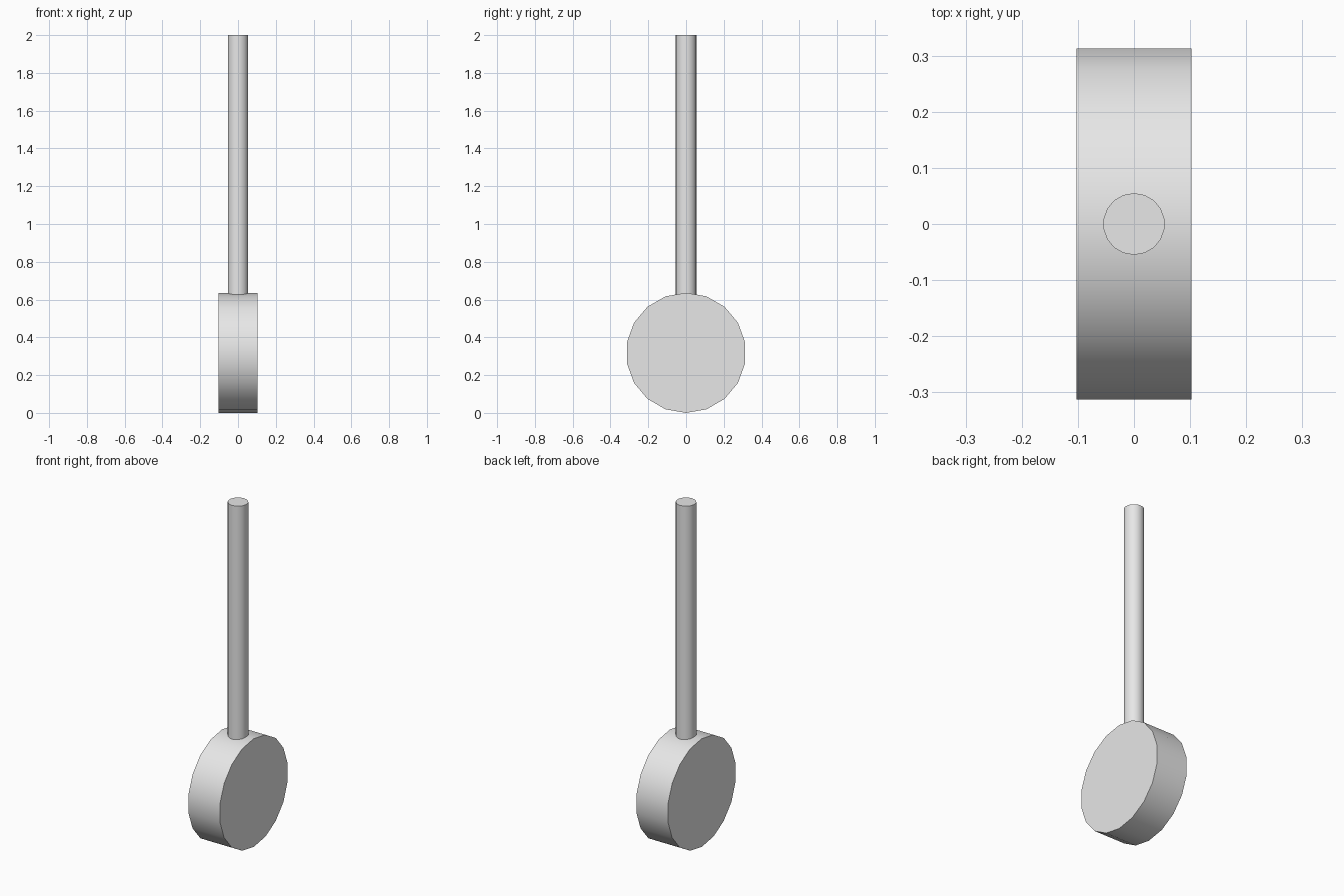
import bpy, math

if "Cube" in bpy.data.objects:
    bpy.data.objects.remove(bpy.data.objects["Cube"])

grey = bpy.data.materials.new("light_grey")
grey.diffuse_color = (0.8, 0.8, 0.8, 1)
grey.use_nodes = True
grey.node_tree.nodes["Principled BSDF"].inputs["Base Color"].default_value = grey.diffuse_color


def cylinder(name, radius, depth, location, rotation=(0, 0, 0)):
    """18-sided cylinder, smooth around the rim with sharp caps."""
    bpy.ops.mesh.primitive_cylinder_add(vertices=18, radius=radius, depth=depth,
                                        location=location, rotation=rotation)
    obj = bpy.context.object
    obj.name = name
    obj.data.materials.append(grey)
    bpy.ops.object.shade_smooth_by_angle(angle=math.radians(30))
    return obj


# Thick disc on its edge, axis along x, one corner pointing straight up
R = 0.318
disc = cylinder("disc", R, 0.205, (0, 0, R),
                (math.radians(90), 0, math.radians(90)))

# Upright rod sunk into the top of the disc
bottom, top = 0.58, 2.0
rod = cylinder("rod", 0.055, top - bottom, (0, 0, (top + bottom) / 2))
